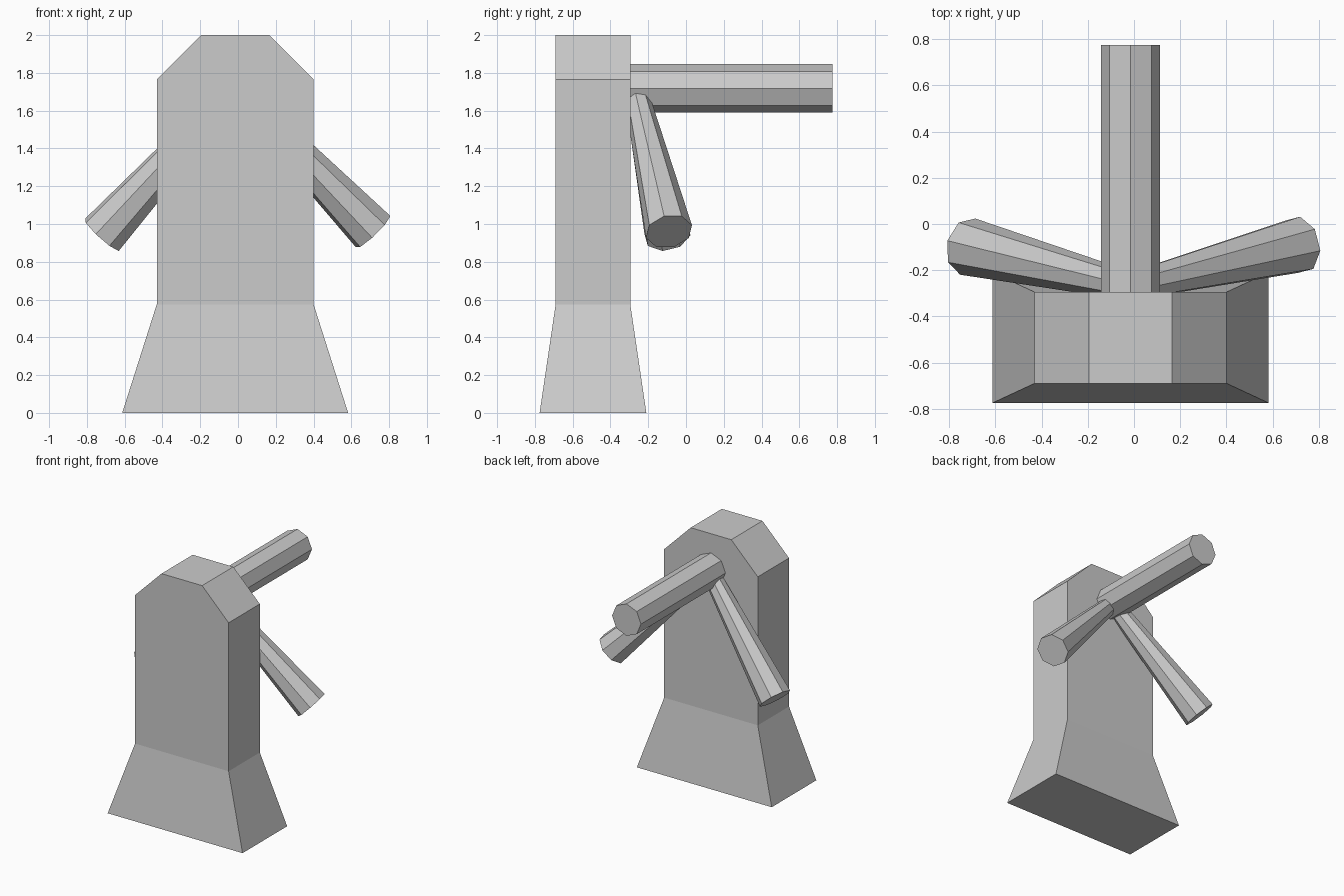
import bpy, bmesh, math
from mathutils import Vector, Matrix

if "Cube" in bpy.data.objects:
    bpy.data.objects.remove(bpy.data.objects["Cube"])

CX = -0.015  # centre line of the body


def finish(bm, name):
    bmesh.ops.recalc_face_normals(bm, faces=bm.faces)
    mesh = bpy.data.meshes.new(name)
    bm.to_mesh(mesh)
    bm.free()
    ob = bpy.data.objects.new(name, mesh)
    bpy.context.collection.objects.link(ob)
    return ob


def peg(name, start, end, r0, r1, front, twist):
    """Eight-sided peg; twist turns the corners from the upper edge to the front."""
    start, end = Vector(start), Vector(end)
    d = (end - start).normalized()
    q = (Vector(front) - d * d.dot(Vector(front))).normalized()
    p = d.cross(q)
    if p.z < 0:
        p = -p
    a = math.radians(twist)
    u = p * math.cos(a) + q * math.sin(a)
    v = d.cross(u)
    m = Matrix((u, v, d)).transposed().to_4x4()
    m.translation = (start + end) / 2
    bm = bmesh.new()
    bmesh.ops.create_cone(bm, cap_ends=True, segments=8, radius1=r0, radius2=r1,
                          depth=(end - start).length, matrix=m)
    return finish(bm, name)


# Upright slab with chamfered top corners
profile = [(-0.415, 0.575), (0.415, 0.575), (0.415, 1.765),
           (0.18, 2.0), (-0.18, 2.0), (-0.415, 1.765)]
bm = bmesh.new()
face = bm.faces.new([bm.verts.new((CX + x, -0.69, z)) for x, z in profile])
ext = bmesh.ops.extrude_face_region(bm, geom=[face])["geom"]
bmesh.ops.translate(bm, vec=(0, 0.395, 0),
                    verts=[g for g in ext if isinstance(g, bmesh.types.BMVert)])
bmesh.ops.recalc_face_normals(bm, faces=bm.faces)

# Flared foot
bottom = min(bm.faces, key=lambda f: f.calc_center_median().z)
ext = bmesh.ops.extrude_face_region(bm, geom=[bottom])["geom"]
for vert in [g for g in ext if isinstance(g, bmesh.types.BMVert)]:
    vert.co.x += math.copysign(0.183, vert.co.x - CX)
    vert.co.y += math.copysign(0.085, vert.co.y + 0.49)
    vert.co.z = 0
finish(bm, "body")

# Straight peg and two tapered side pegs at the back
peg("centre_peg", (CX, -0.295, 1.718), (CX, 0.775, 1.718), 0.128, 0.128, (0, 0, 1), 0)
peg("left_peg", (CX, -0.27, 1.718), (-0.72, -0.098, 0.943), 0.062, 0.126, (0, -1, 0), -12)
peg("right_peg", (CX, -0.27, 1.718), (0.715, -0.09, 0.96), 0.062, 0.126, (0, -1, 0), 12)
